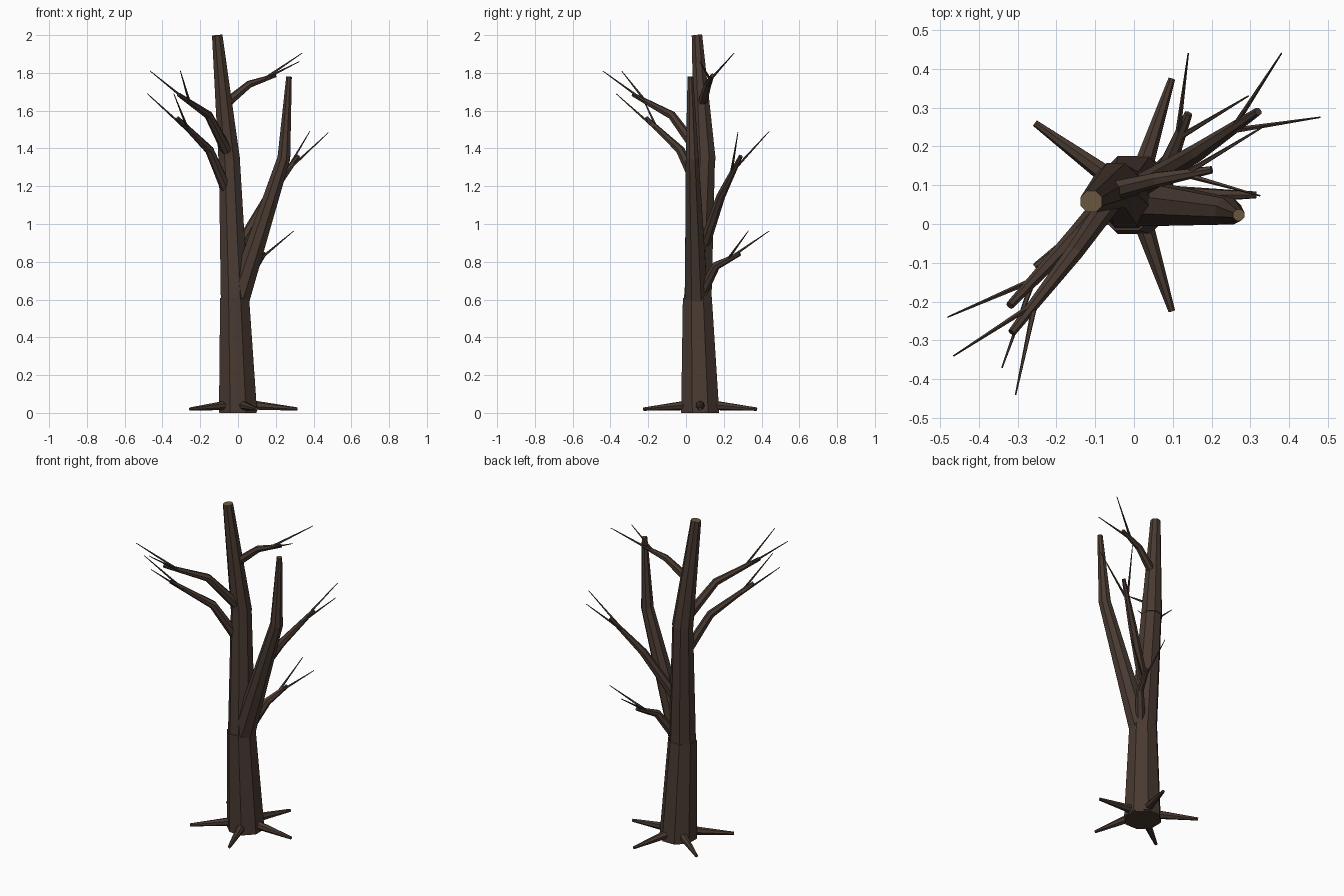
import bpy, bmesh, math
from mathutils import Vector


def material(name, rgb):
    m = bpy.data.materials.new(name)
    m.diffuse_color = (*rgb, 1)
    return m


BARK = material("dark_bark", (0.066, 0.042, 0.031))
WOOD = material("cut_wood", (0.15, 0.10, 0.054))


def tube(name, stations, sides=8, cut_top=False):
    """Tapered faceted limb through (x, y, z, radius) stations."""
    bm = bmesh.new()
    pts = [Vector(s[:3]) for s in stations]
    rings = []
    for i, s in enumerate(stations):
        a = pts[max(i - 1, 0)]
        b = pts[min(i + 1, len(pts) - 1)]
        q = Vector((0, 0, 1)).rotation_difference((b - a).normalized())
        ring = []
        for k in range(sides):
            t = 2 * math.pi * (k + 0.5) / sides
            offset = q @ Vector((math.cos(t), math.sin(t), 0))
            ring.append(bm.verts.new(pts[i] + offset * s[3]))
        rings.append(ring)
    for lo, hi in zip(rings, rings[1:]):
        for k in range(sides):
            n = (k + 1) % sides
            bm.faces.new((lo[k], lo[n], hi[n], hi[k]))
    bm.faces.new(rings[0][::-1])
    cap = bm.faces.new(rings[-1])
    if cut_top:
        cap.material_index = 1
    bmesh.ops.recalc_face_normals(bm, faces=bm.faces[:])
    me = bpy.data.meshes.new(name)
    bm.to_mesh(me)
    bm.free()
    me.materials.append(BARK)
    me.materials.append(WOOD)
    ob = bpy.data.objects.new(name, me)
    bpy.context.collection.objects.link(ob)
    return ob


# Trunk in three stacked lengths
tube("trunk_lower", [(0, 0.075, 0.005, 0.109), (-0.018, 0.06, 0.61, 0.083)])
tube("trunk_middle", [(-0.018, 0.062, 0.60, 0.079), (-0.046, 0.098, 1.345, 0.06)])
tube("trunk_upper", [(-0.046, 0.1, 1.335, 0.062), (-0.11, 0.058, 1.999, 0.03)], cut_top=True)

# Second stem forking to the right
tube("fork_stem", [(0.0, 0.055, 0.6, 0.066), (0.243, 0.033, 1.35, 0.037),
                   (0.27, 0.023, 1.78, 0.016)], cut_top=True)

# Each branch: limb stations, twig start, twig tips
branches = {
    "left_upper": ([(-0.06, 0.06, 1.39, 0.03), (-0.155, -0.075, 1.575, 0.023),
                    (-0.315, -0.28, 1.685, 0.011)],
                   (-0.255, -0.205, 1.64), [(-0.465, -0.34, 1.81), (-0.305, -0.44, 1.81)]),
    "left_lower": ([(-0.06, 0.07, 1.18, 0.03), (-0.15, -0.03, 1.39, 0.024),
                    (-0.32, -0.21, 1.56, 0.011)],
                   (-0.26, -0.145, 1.49), [(-0.48, -0.24, 1.69), (-0.34, -0.37, 1.69)]),
    "back_middle": ([(0.02, 0.1, 0.9, 0.03), (0.165, 0.185, 1.15, 0.024),
                     (0.32, 0.29, 1.36, 0.011)],
                    (0.25, 0.24, 1.27), [(0.38, 0.44, 1.49), (0.48, 0.275, 1.485)]),
    "back_lower": ([(0.03, 0.09, 0.65, 0.03), (0.09, 0.16, 0.78, 0.023),
                    (0.14, 0.285, 0.842, 0.011)],
                   (0.112, 0.22, 0.81), [(0.295, 0.33, 0.963), (0.14, 0.44, 0.963)]),
    "right_upper": ([(-0.06, 0.085, 1.64, 0.026), (0.06, 0.115, 1.74, 0.02),
                     (0.2, 0.14, 1.787, 0.01)],
                    (0.13, 0.128, 1.762), [(0.34, 0.255, 1.905), (0.325, 0.073, 1.86)]),
}
for name, (limb, start, tips) in branches.items():
    tube(name + "_branch", limb, 7)
    for i, tip in enumerate(tips):
        tube(f"{name}_twig_{i + 1}", [(*start, 0.008), (*tip, 0.002)], 5)

# Five roots spread evenly round the base
for i in range(5):
    a = math.radians(72 * i)
    c, s = math.cos(a), math.sin(a)
    tube(f"root_{i + 1}", [(0.06 * c, 0.075 + 0.06 * s, 0.042, 0.027),
                           (0.315 * c, 0.075 + 0.315 * s, 0.02, 0.009)], 7)

# Flat soil-side plug closing the trunk foot at ground level
tube("trunk_foot", [(0, 0.075, 0.0, 0.107), (0, 0.075, 0.012, 0.107)])
